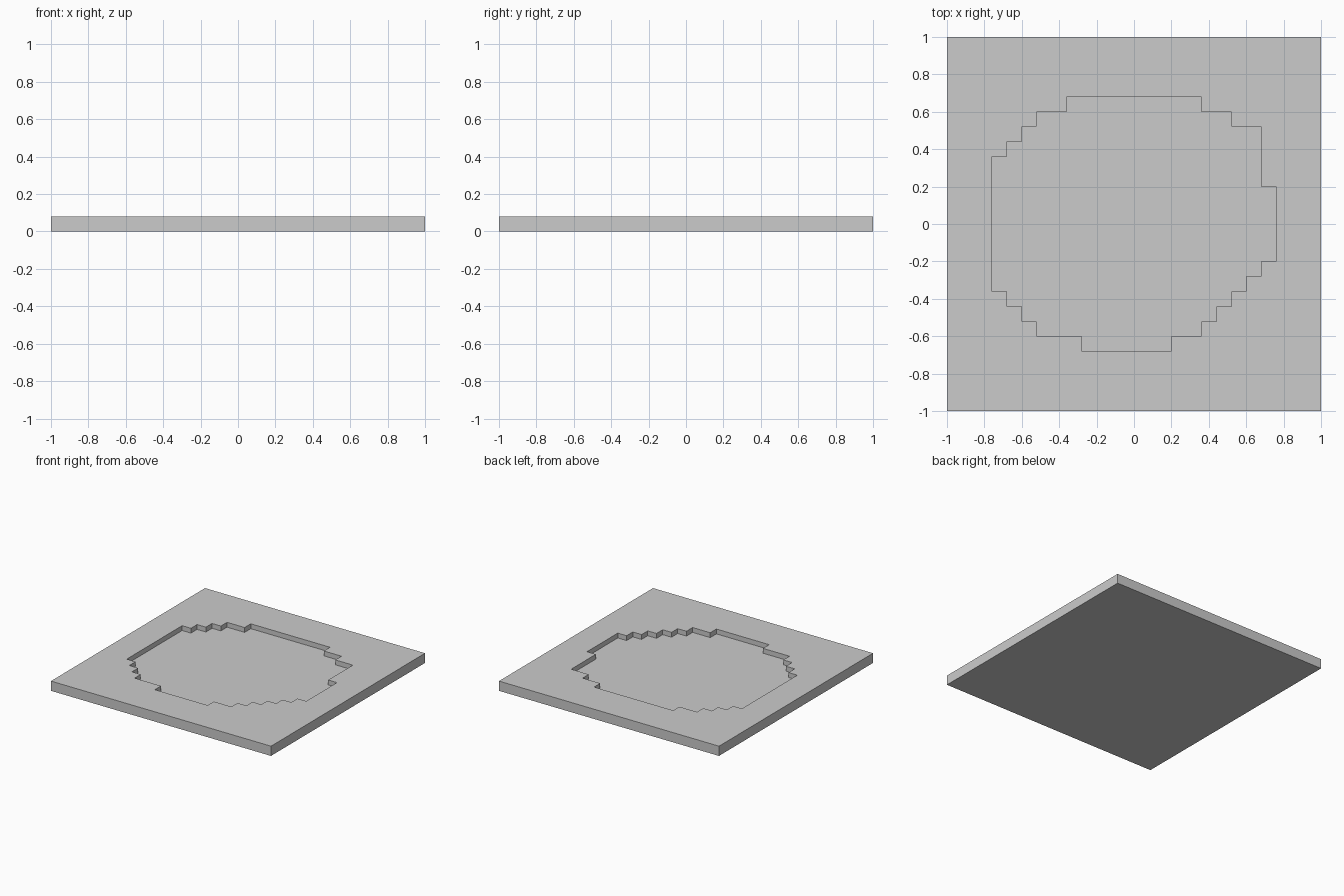
import bpy, bmesh

if "Cube" in bpy.data.objects:
    bpy.data.objects.remove(bpy.data.objects["Cube"])

CELL = 0.08        # stepping grid of the recess outline
HEIGHT = 0.08      # slab thickness
FLOOR = 0.04       # height of the recess floor

# Stepped outline in grid half-cells of 0.04: alternating x and y moves from (-9, 17)
START = (-9, 17)
STEPS = [18, -2, 4, -2, 4, -8, 2, -10, -2, -2, -2, -2, -2, -2, -2, -2, -2, -2,
         -4, -2, -12, 2, -6, 2, -2, 2, -2, 2, -2, 18, 2, 2, 2, 2, 2, 2, 4, 2]


def prism(name, outline, z0, z1):
    bm = bmesh.new()
    face = bm.faces.new([bm.verts.new((x, y, z0)) for x, y in outline])
    ext = bmesh.ops.extrude_face_region(bm, geom=[face])
    top = [v for v in ext["geom"] if isinstance(v, bmesh.types.BMVert)]
    bmesh.ops.translate(bm, verts=top, vec=(0, 0, z1 - z0))
    bmesh.ops.recalc_face_normals(bm, faces=bm.faces)
    mesh = bpy.data.meshes.new(name)
    bm.to_mesh(mesh)
    bm.free()
    obj = bpy.data.objects.new(name, mesh)
    bpy.context.collection.objects.link(obj)
    return obj


# Walk the steps to get the recess outline
x, y = START
outline = []
for i, step in enumerate(STEPS):
    outline.append((x * CELL / 2, y * CELL / 2))
    if i % 2 == 0:
        x += step
    else:
        y += step
assert (x, y) == START

# Square slab
slab = prism("slab", [(-1, -1), (1, -1), (1, 1), (-1, 1)], 0, HEIGHT)

# Stepped round recess cut into the top
cutter = prism("recess_cutter", outline, FLOOR, HEIGHT + 0.1)
mod = slab.modifiers.new("recess", "BOOLEAN")
mod.operation = "DIFFERENCE"
mod.solver = "EXACT"
mod.object = cutter
bpy.context.view_layer.objects.active = slab
slab.select_set(True)
bpy.ops.object.modifier_apply(modifier=mod.name)
bpy.data.objects.remove(cutter)
